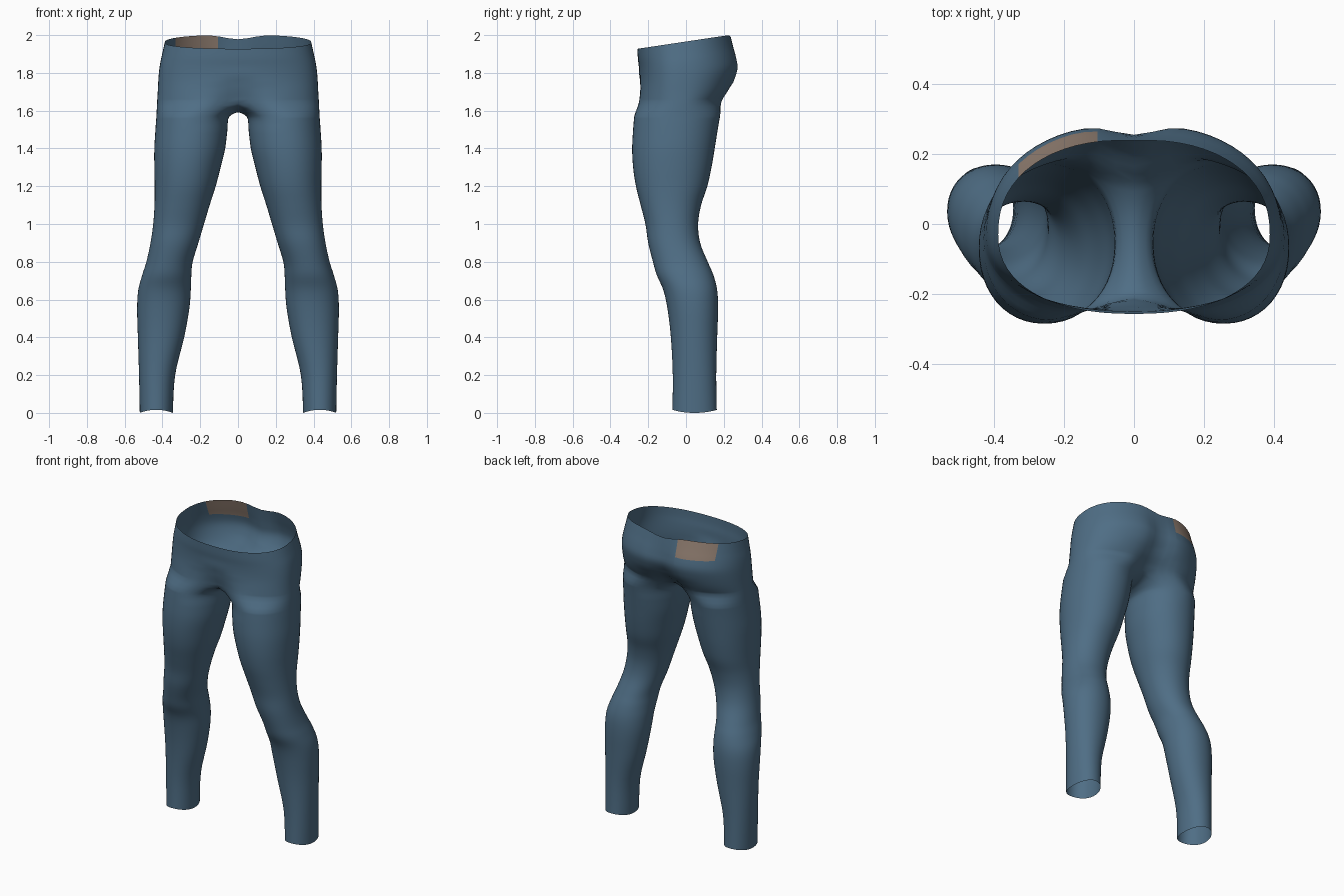
import bpy, bmesh, math
from mathutils import Vector

if "Cube" in bpy.data.objects:
    bpy.data.objects.remove(bpy.data.objects["Cube"])

OUT, INN = 32, 16          # ring segments: outside arc, inside-leg arc
E = 0.88                   # roundness of the hip outline

# leg sections: height, inner x, outer x, front y, back y
LEG = [(0, .345, .52, -.072, .163), (.2, .333, .524, -.07, .16),
       (.4, .285, .53, -.08, .165), (.55, .258, .534, -.098, .17),
       (.65, .25, .528, -.12, .165), (.73, .247, .507, -.155, .145),
       (.8, .24, .485, -.175, .115), (.9, .21, .463, -.2, .075),
       (1.0, .18, .449, -.215, .064), (1.1, .15, .442, -.24, .08),
       (1.2, .118, .441, -.265, .113), (1.3, .092, .443, -.28, .135),
       (1.4, .068, .443, -.285, .152), (1.5, .056, .437, -.28, .168),
       (1.57, .05, .432, -.274, .18)]
# hip sections: height, half width, front y, back y, front dip, back dip
HIP = [(1.65, .428, -.265, .205, .07, .11), (1.70, .425, -.258, .243, .04, .07),
       (1.76, .422, -.25, .273, .012, .045), (1.81, .418, -.248, .287, 0, .034),
       (1.86, .411, -.25, .277, 0, .025), (1.91, .40, -.255, .26, 0, .013),
       (1.966, .388, -.257, .242, 0, .003)]


def refine(rows, k):
    """Smooth (Catmull-Rom) in-between sections."""
    out = []
    for i in range(len(rows) - 1):
        p0, p1 = rows[max(i - 1, 0)], rows[i]
        p2, p3 = rows[i + 1], rows[min(i + 2, len(rows) - 1)]
        for s in range(k):
            t = s / k
            out.append([.5 * (2 * b + (c - a) * t + (2 * a - 5 * b + 4 * c - d) * t * t
                              + (3 * b - a - 3 * c + d) * t ** 3)
                        for a, b, c, d in zip(p0, p1, p2, p3)])
    return out + [list(rows[-1])]


def leg_ring(z, xi, xo, yf, yb):
    pts = []
    for i in range(OUT + INN):
        a = math.radians(60 + i * 360 / (OUT + INN))
        ca, sa = math.cos(a), math.sin(a)
        x = (xi + xo) / 2 - (xo - xi) / 2 * math.copysign(abs(ca) ** .95, ca)
        y = (yf + yb) / 2 - (yb - yf) / 2 * math.copysign(abs(sa) ** .95, sa)
        hem = .016 * sa * sa if z < .001 else 0
        pts.append(Vector((x, y, z + hem)))
    return pts


def hip_arc(z, w, yf, yb, df, db):
    pts, yc = [], -.03
    f = (z - HIP[0][0]) / (HIP[-1][0] - HIP[0][0])
    for i in range(OUT + 1):
        t = math.pi * i / OUT
        c = math.cos(t)
        x = 0 if i in (0, OUT) else w * math.sin(t) ** E
        g = math.exp(-(x / .085) ** 2)
        if c > 0:
            y = yc + (yf - yc) * c ** E + df * g
        else:
            y = yc + (yb - yc) * abs(c) ** E - db * g
        zz = z + .15 * y * f                     # waist is higher at the back
        if c < 0:
            zz -= .024 * f * math.exp(-(x / .1) ** 2)
        pts.append(Vector((x, y, zz)))
    return pts


# all rings of one half, from the ankle to the waist
legs = [leg_ring(*r) for r in refine(LEG, 4)]
hips = [hip_arc(*r) for r in refine(HIP, 3)]
front, back = hips[0][0], hips[0][-1]
crotch = list(hips[0])
for j in range(1, INN):
    s = j / INN
    p = back.lerp(front, s)
    p.z = 1.597 + .053 * abs(2 * s - 1) ** 2
    crotch.append(p)
for t in (1 / 3, 2 / 3):
    legs.append([a.lerp(b, t) for a, b in zip(legs[-1] if t < .5 else legs[-2], crotch)])
legs.append(crotch)

bm = bmesh.new()
for side in (1, -1):
    def add(ring):
        return [bm.verts.new((side * p.x, p.y, p.z)) for p in ring]

    def skin(a, b, n):
        for i in range(n):
            j = (i + 1) % len(a)
            q = [a[i], a[j], b[j], b[i]]
            bm.faces.new(q if side > 0 else q[::-1])

    prev = add(legs[0])
    for ring in legs[1:]:
        cur = add(ring)
        skin(prev, cur, OUT + INN)
        prev = cur
    prev = prev[:OUT + 1]
    for ring in hips[1:]:
        cur = add(ring)
        skin(prev, cur, OUT)
        prev = cur
bmesh.ops.remove_doubles(bm, verts=bm.verts[:], dist=.0002)

# soften the crotch where legs and hips meet
for _ in range(4):
    zone = [v for v in bm.verts if 1.5 < v.co.z < 1.74 and abs(v.co.x) < .22]
    bmesh.ops.smooth_vert(bm, verts=zone, factor=.5,
                          use_axis_x=True, use_axis_y=True, use_axis_z=True)

# cut the outline of the back waist patch
X0, X1, Z0 = -.33, -.105, 1.885
for co, no in (((X0, 0, 0), (1, 0, 0)), ((X1, 0, 0), (1, 0, 0)), ((0, 0, Z0), (0, 0, 1))):
    fs = []
    for f in bm.faces:
        c = f.calc_center_median()
        if -.37 < c.x < -.06 and c.y > .05 and c.z > 1.84:
            fs.append(f)
    geom = list({e for f in fs for e in f.edges}) + list({v for f in fs for v in f.verts}) + fs
    bmesh.ops.bisect_plane(bm, geom=geom, dist=.0005, plane_co=co, plane_no=no)
for f in bm.faces:
    c = f.calc_center_median()
    f.material_index = int(X0 < c.x < X1 and c.y > .05 and c.z > Z0)
    f.smooth = True

mesh = bpy.data.meshes.new("leggings")
bm.to_mesh(mesh)
bm.free()
for name, col in (("denim blue", (.078, .155, .235, 1)), ("tan patch", (.29, .215, .17, 1))):
    m = bpy.data.materials.new(name)
    m.diffuse_color = col
    m.use_nodes = True
    m.node_tree.nodes["Principled BSDF"].inputs["Base Color"].default_value = m.diffuse_color
    mesh.materials.append(m)
bpy.context.scene.collection.objects.link(bpy.data.objects.new("leggings", mesh))
